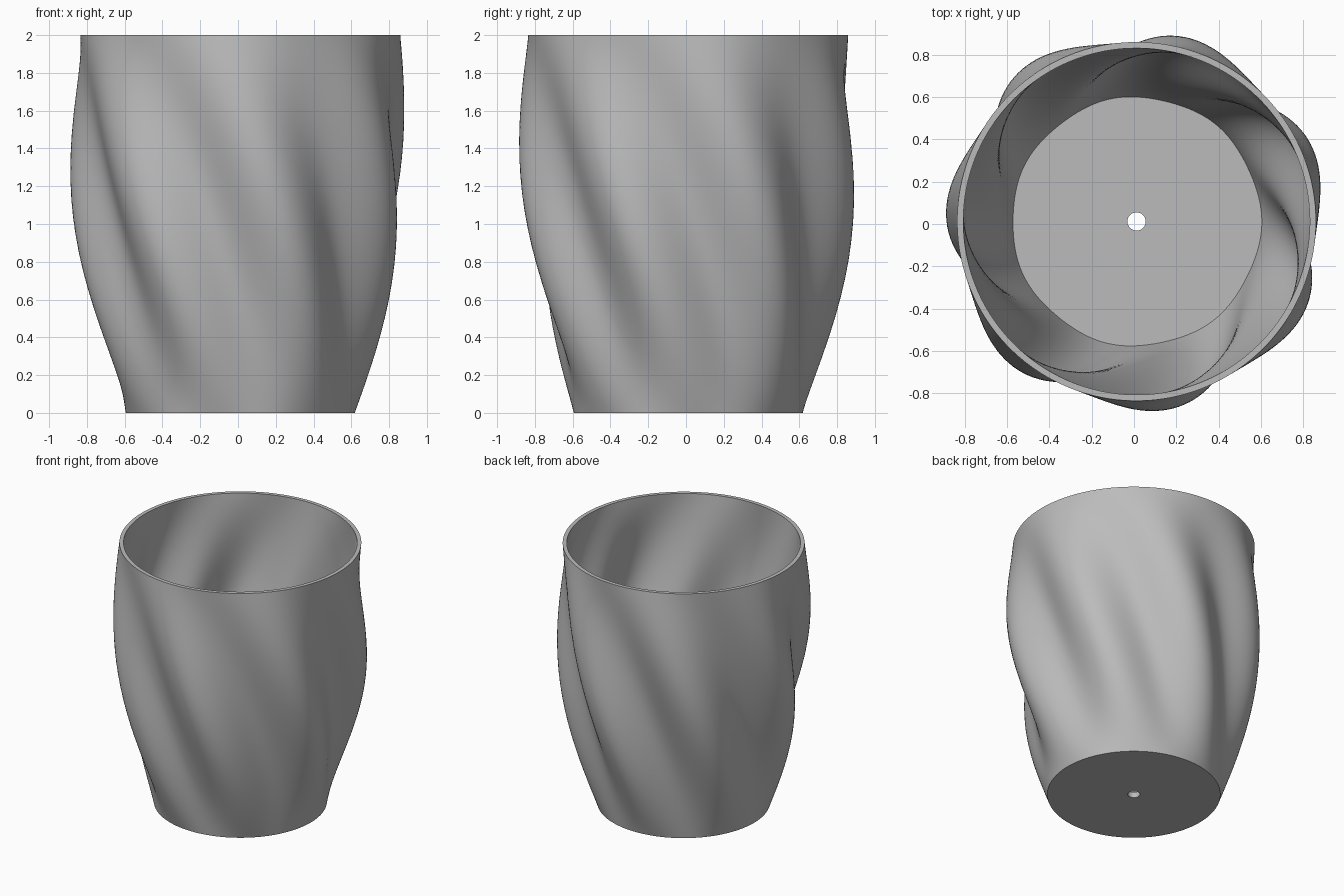
import bpy, bmesh, math
from math import sin, cos, pi, radians

cube = bpy.data.objects.get("Cube")
if cube:
    bpy.data.objects.remove(cube, do_unlink=True)

HEIGHT, LOBES, TWIST = 2.0, 7, radians(45)
WALL, FLOOR, HOLE = 0.029, 0.04, 0.043
SEGMENTS, STEPS = 210, 72
CENTRE = 0.012  # odd lobe count puts the axis slightly off the bounding box centre


def outer_radius(angle, z):
    """Round at both ends, swelling into twisted lobes halfway up."""
    t = z / HEIGHT
    taper = 0.606 + 0.241 * t
    wave = cos(LOBES * (angle + TWIST * t))
    return taper + sin(pi * t) * (0.0875 + 0.0675 * wave)


def inner_radius(angle, z):
    return outer_radius(angle, z) - WALL


def hole_radius(angle, z):
    return HOLE


# Closed profile: hole edge, outer wall up, inner wall down, hole edge
profile = [(hole_radius, 0.0)]
profile += [(outer_radius, HEIGHT * i / STEPS) for i in range(STEPS + 1)]
profile += [(inner_radius, HEIGHT - (HEIGHT - FLOOR) * i / STEPS) for i in range(STEPS + 1)]
profile += [(hole_radius, FLOOR)]

bm = bmesh.new()
rings = []
for radius, z in profile:
    ring = []
    for s in range(SEGMENTS):
        a = 2 * pi * s / SEGMENTS
        r = radius(a, z)
        ring.append(bm.verts.new((CENTRE + r * cos(a), CENTRE + r * sin(a), z)))
    rings.append(ring)

for lower, upper in zip(rings, rings[1:] + rings[:1]):
    for s in range(SEGMENTS):
        n = (s + 1) % SEGMENTS
        bm.faces.new((lower[s], lower[n], upper[n], upper[s]))
bmesh.ops.recalc_face_normals(bm, faces=bm.faces)

mesh = bpy.data.meshes.new("twisted_pot")
bm.to_mesh(mesh)
bm.free()
pot = bpy.data.objects.new("twisted_pot", mesh)
bpy.context.collection.objects.link(pot)

# Plain grey material
grey = bpy.data.materials.new("plain_grey")
grey.use_nodes = True
colour = (0.5, 0.5, 0.5, 1.0)
grey.diffuse_color = colour
grey.node_tree.nodes["Principled BSDF"].inputs["Base Color"].default_value = colour
mesh.materials.append(grey)

# Smooth walls, crisp rim and floor edges
bpy.ops.object.select_all(action="DESELECT")
pot.select_set(True)
bpy.context.view_layer.objects.active = pot
bpy.ops.object.shade_smooth_by_angle(angle=radians(35))
